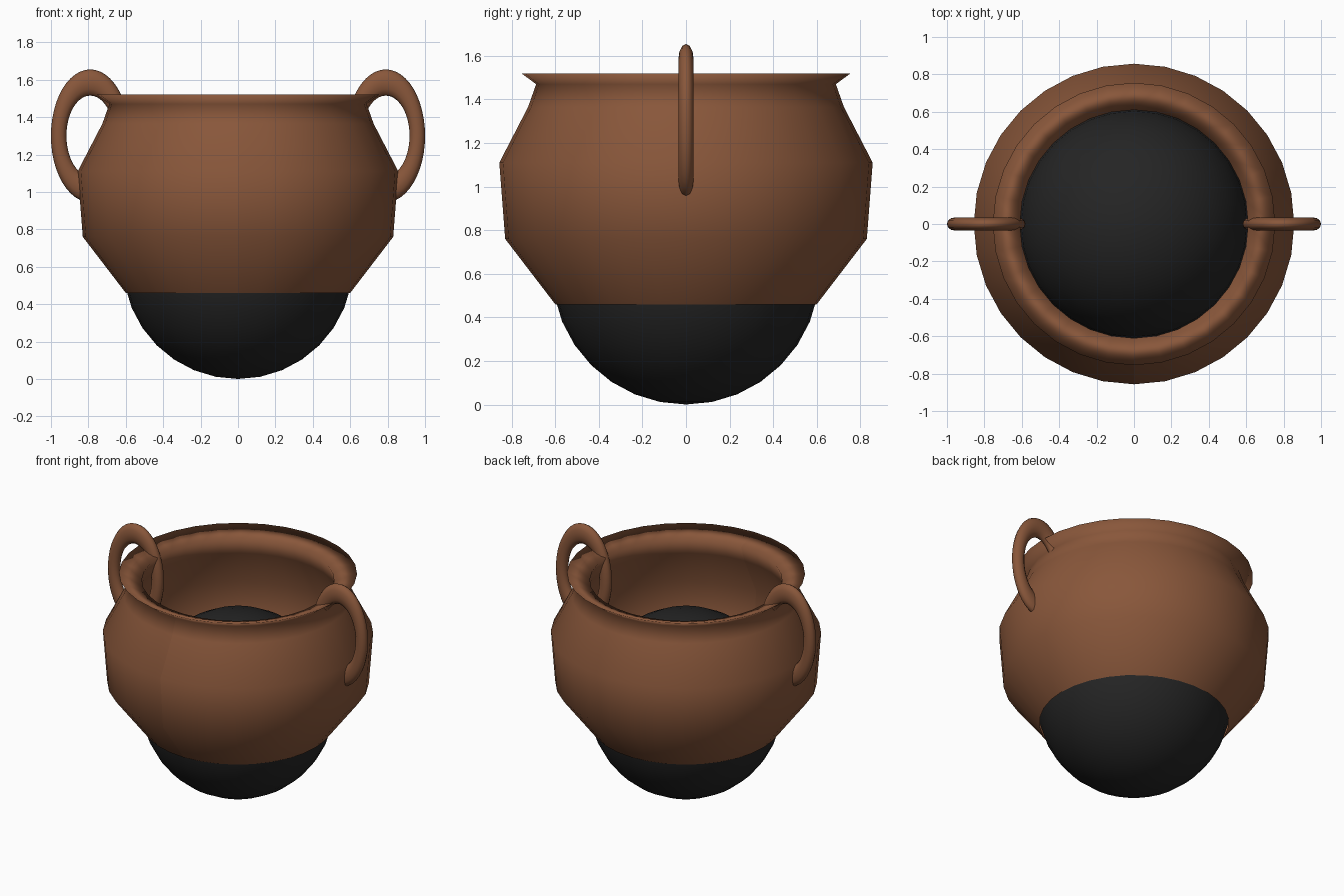
import bpy, bmesh, math

if "Cube" in bpy.data.objects:
    bpy.data.objects.remove(bpy.data.objects["Cube"])


def material(name, rgb):
    m = bpy.data.materials.new(name)
    m.diffuse_color = (*rgb, 1.0)
    m.use_nodes = True
    m.node_tree.nodes["Principled BSDF"].inputs["Base Color"].default_value = m.diffuse_color
    return m


brown = material("clay_brown", (0.25, 0.095, 0.043))
black = material("soot_black", (0.018, 0.018, 0.018))


def finish(obj, name, mat):
    obj.name = name
    obj.data.materials.clear()
    obj.data.materials.append(mat)
    for p in obj.data.polygons:
        p.use_smooth = True


# Pot body: closed-over lip profile (outer wall up, lip, inner wall down),
# lathed with an open shading seam at the front
profile = [(0.60, 0.46), (0.83, 0.76), (0.857, 1.11), (0.725, 1.365),
           (0.688, 1.47), (0.755, 1.52),
           (0.61, 1.47), (0.645, 1.36), (0.775, 1.10), (0.75, 0.79),
           (0.58, 0.54)]
SEG = 32
bm = bmesh.new()
columns = []
for i in range(SEG + 1):
    a = -math.pi / 2 + 2 * math.pi * i / SEG
    columns.append([bm.verts.new((r * math.cos(a), r * math.sin(a), z))
                    for r, z in profile])
for c0, c1 in zip(columns, columns[1:]):
    for j in range(len(profile) - 1):
        bm.faces.new((c0[j], c1[j], c1[j + 1], c0[j + 1]))
mesh = bpy.data.meshes.new("pot_body")
bm.to_mesh(mesh)
bm.free()
body = bpy.data.objects.new("pot_body", mesh)
bpy.context.collection.objects.link(body)
finish(body, "pot_body", brown)

# Round black bowl that forms the base and shows inside the pot
bpy.ops.mesh.primitive_uv_sphere_add(segments=32, ring_count=16, radius=0.615,
                                     location=(0, 0, 0.615))
finish(bpy.context.object, "round_base", black)

# Oval ring handles passing through the wall and lip on both sides
for side, name in ((-1, "left_handle"), (1, "right_handle")):
    bpy.ops.mesh.primitive_torus_add(major_segments=48, minor_segments=12,
                                     major_radius=0.285, minor_radius=0.07)
    obj = bpy.context.object
    for v in obj.data.vertices:
        x, y, z = v.co
        v.co = (side * 0.79 + x * 0.592, -z * 0.5, 1.30 + y)
    finish(obj, name, brown)
